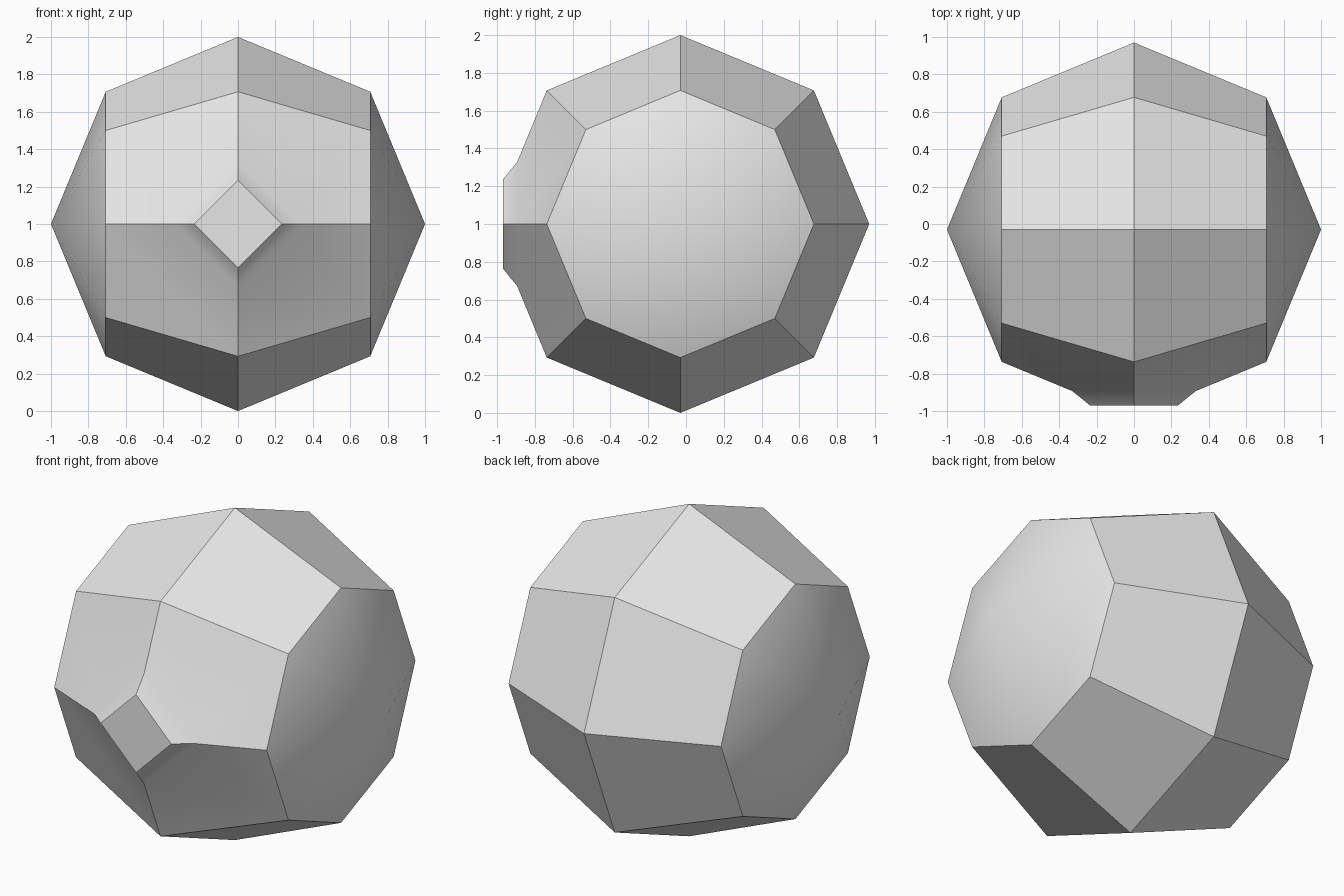
import bpy, bmesh, math
from mathutils import Matrix, Vector

if "Cube" in bpy.data.objects:
    bpy.data.objects.remove(bpy.data.objects["Cube"])

CENTRE = Vector((0, -0.03, 1))
CUT_HALF = 0.33      # half diagonal of the cut at the front corner
PAD_HALF = 0.235     # half diagonal of the flat diamond pad
PAD_Y = -0.97

grey = bpy.data.materials.new("plain grey")
grey.diffuse_color = (0.8, 0.8, 0.8, 1)
grey.use_nodes = True
grey.node_tree.nodes["Principled BSDF"].inputs["Base Color"].default_value = grey.diffuse_color

# Faceted ball with its poles on the x axis
bm = bmesh.new()
bmesh.ops.create_uvsphere(bm, u_segments=8, v_segments=4, radius=1,
                          matrix=Matrix.Rotation(math.pi / 2, 4, 'Y'))

# Cut off the front corner, leaving a diamond face
tip = min(bm.verts, key=lambda v: v.co.y)
bmesh.ops.bevel(bm, geom=[tip], offset=CUT_HALF / math.cos(math.pi / 8),
                offset_type='OFFSET', segments=1, profile=0.5,
                affect='VERTICES')
bmesh.ops.translate(bm, verts=bm.verts[:], vec=CENTRE)
bm.normal_update()
pad = min(bm.faces, key=lambda f: f.calc_center_median().y)

# Raise a smaller diamond pad with a sloping rim
bmesh.ops.inset_individual(bm, faces=[pad], thickness=0.05)
for v in pad.verts:
    d = Vector((v.co.x, 0, v.co.z - 1)).normalized() * PAD_HALF
    v.co = (d.x, PAD_Y, 1 + d.z)

bmesh.ops.recalc_face_normals(bm, faces=bm.faces[:])
mesh = bpy.data.meshes.new("faceted_ball")
bm.to_mesh(mesh)
bm.free()
mesh.materials.append(grey)
ball = bpy.data.objects.new("faceted_ball", mesh)
bpy.context.collection.objects.link(ball)

# Smooth end caps and pad rim, crisp facets
bpy.context.view_layer.objects.active = ball
ball.select_set(True)
bpy.ops.object.shade_smooth_by_angle(angle=math.radians(30))
